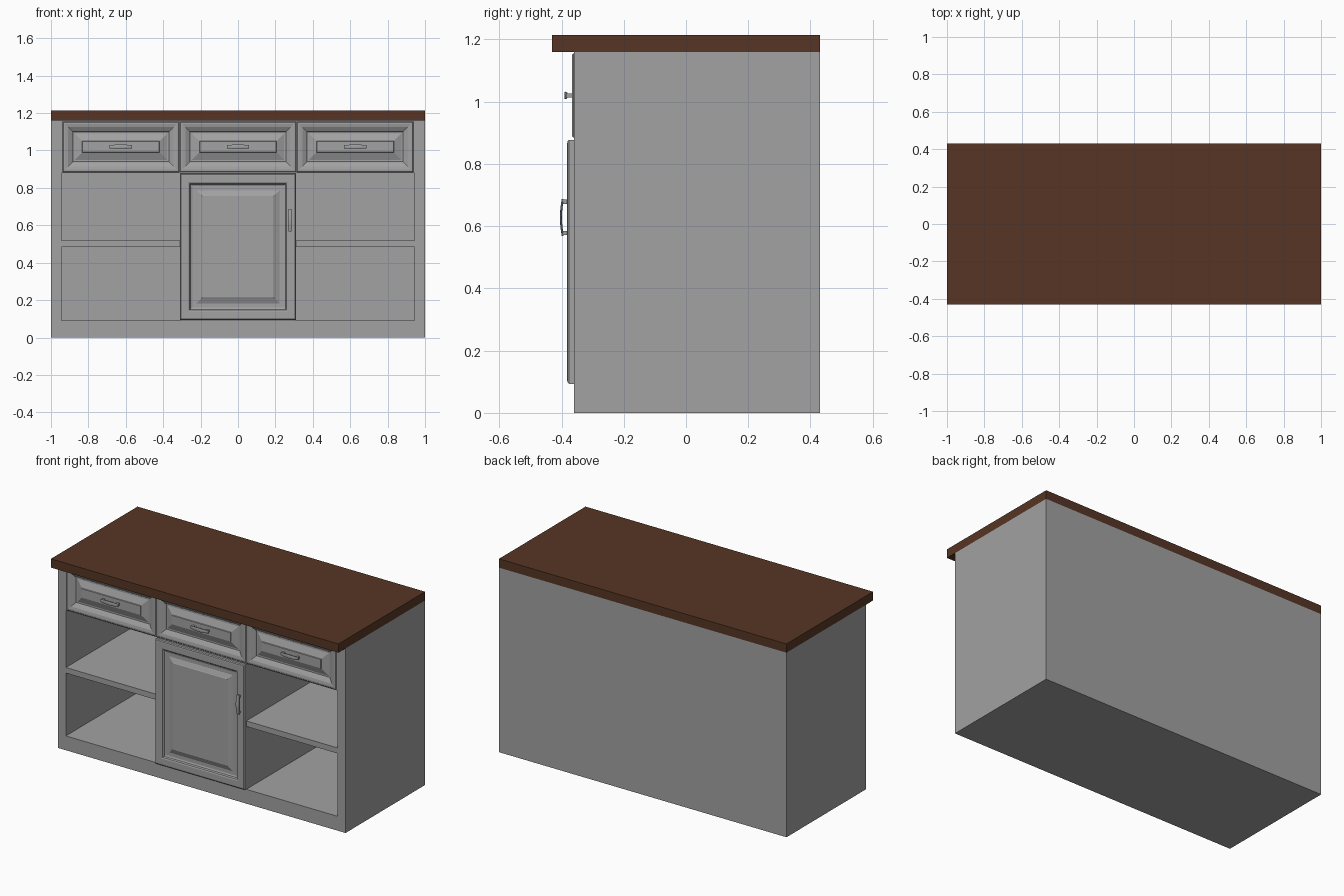
import bpy, bmesh, math

if "Cube" in bpy.data.objects:
    bpy.data.objects.remove(bpy.data.objects["Cube"])


def material(name, rgb):
    m = bpy.data.materials.new(name)
    m.diffuse_color = (*rgb, 1)
    m.use_nodes = True
    m.node_tree.nodes["Principled BSDF"].inputs["Base Color"].default_value = m.diffuse_color
    return m


GREY = material("grey_paint", (0.36, 0.36, 0.36))
BROWN = material("brown_wood", (0.094, 0.036, 0.018))


def finish(name, bm, mat, smooth=False):
    bmesh.ops.recalc_face_normals(bm, faces=bm.faces[:])
    mesh = bpy.data.meshes.new(name)
    bm.to_mesh(mesh)
    bm.free()
    mesh.materials.append(mat)
    ob = bpy.data.objects.new(name, mesh)
    bpy.context.collection.objects.link(ob)
    if smooth:
        bpy.ops.object.select_all(action='DESELECT')
        ob.select_set(True)
        bpy.context.view_layer.objects.active = ob
        bpy.ops.object.shade_smooth_by_angle(angle=math.radians(35))
    return ob


def add_box(bm, x0, x1, y0, y1, z0, z1):
    vs = bmesh.ops.create_cube(bm, size=1)["verts"]
    for v in vs:
        v.co = (x1 if v.co.x > 0 else x0,
                y1 if v.co.y > 0 else y0,
                z1 if v.co.z > 0 else z0)


def skin(bm, rings):
    """Bridge equal-length vertex loops and cap both ends."""
    loops = [[bm.verts.new(p) for p in r] for r in rings]
    n = len(loops[0])
    for a, b in zip(loops, loops[1:]):
        for i in range(n):
            j = (i + 1) % n
            bm.faces.new((a[i], a[j], b[j], b[i]))
    bm.faces.new(loops[0])
    bm.faces.new(loops[-1])


def panel(name, x0, x1, z0, z1, profile):
    """Moulded front made of nested rectangles: (inset, y)."""
    bm = bmesh.new()
    skin(bm, [[(x0 + d, y, z0 + d), (x1 - d, y, z0 + d),
               (x1 - d, y, z1 - d), (x0 + d, y, z1 - d)] for d, y in profile])
    finish(name, bm, GREY)


def handle(name, cx, cz, base, vertical=False):
    """Bowed grip on two posts."""
    def place(u, y, w):
        return (cx + w, y, cz + u) if vertical else (cx + u, y, cz + w)

    bm = bmesh.new()
    rings = []
    for i in range(13):
        t = i / 6 - 1
        y = base - 0.014 - 0.006 * math.cos(t * math.pi / 2)
        w = 0.009 + 0.004 * math.cos(t * math.pi / 2)
        rings.append([place(t * 0.06, y - 0.0035 * math.sin(a), w * math.cos(a))
                      for a in [math.pi * (k + 0.5) / 4 for k in range(8)]])
    skin(bm, rings)
    for s in (-1, 1):
        u = s * 0.05
        skin(bm, [[place(u + du, y, dw) for du, dw in
                   ((-.007, -.007), (.007, -.007), (.007, .007), (-.007, .007))]
                  for y in (base + 0.004, base - 0.014)])
    finish(name, bm, GREY, True)


# Carcass with open shelves and shallow drawer recesses cut into the front
bm = bmesh.new()
add_box(bm, -1, 1, -0.36, 0.43, 0, 1.16)
body = finish("cabinet_body", bm, GREY)

DRAWERS = [(-0.938, -0.315), (-0.311, 0.311), (0.315, 0.938)]
bm = bmesh.new()
for x0, x1 in ((-0.945, -0.31), (0.31, 0.945)):
    for z0, z1 in ((0.09, 0.485), (0.52, 0.88)):
        add_box(bm, x0, x1, -0.5, 0.39, z0, z1)
for x0, x1 in DRAWERS:
    add_box(bm, x0 + 0.006, x1 - 0.006, -0.5, -0.33, 0.893, 1.148)
cutter = finish("opening_cutter", bm, GREY)
cutter.hide_render = True

mod = body.modifiers.new("openings", 'BOOLEAN')
mod.operation = 'DIFFERENCE'
mod.solver = 'EXACT'
mod.object = cutter
bpy.context.view_layer.update()
cut = bpy.data.meshes.new_from_object(
    body.evaluated_get(bpy.context.evaluated_depsgraph_get()))
body.modifiers.clear()
body.data = cut
bpy.data.objects.remove(cutter)

# Worktop overhanging the front
bm = bmesh.new()
add_box(bm, -1, 1, -0.43, 0.43, 1.16, 1.215)
finish("worktop", bm, BROWN)

# Drawer fronts with a sunken frame and raised field
drawer_profile = [(0, -0.335), (0, -0.362), (0.004, -0.366), (0.014, -0.367),
                  (0.03, -0.364), (0.042, -0.357), (0.052, -0.351),
                  (0.055, -0.346), (0.064, -0.346), (0.105, -0.362),
                  (0.107, -0.366)]
for label, (x0, x1) in zip(("left", "middle", "right"), DRAWERS):
    panel(label + "_drawer_front", x0, x1, 0.885, 1.155, drawer_profile)
    handle(label + "_drawer_handle", (x0 + x1) / 2, 1.02, -0.368)

# Centre door and its upright handle
door_profile = [(0, -0.358), (0, -0.376), (0.005, -0.381), (0.012, -0.382),
                (0.045, -0.382), (0.053, -0.379), (0.058, -0.371),
                (0.068, -0.367), (0.09, -0.367), (0.097, -0.370),
                (0.117, -0.378), (0.12, -0.380)]
panel("centre_door", -0.311, 0.311, 0.093, 0.877, door_profile)
handle("door_handle", 0.278, 0.628, -0.382, True)
